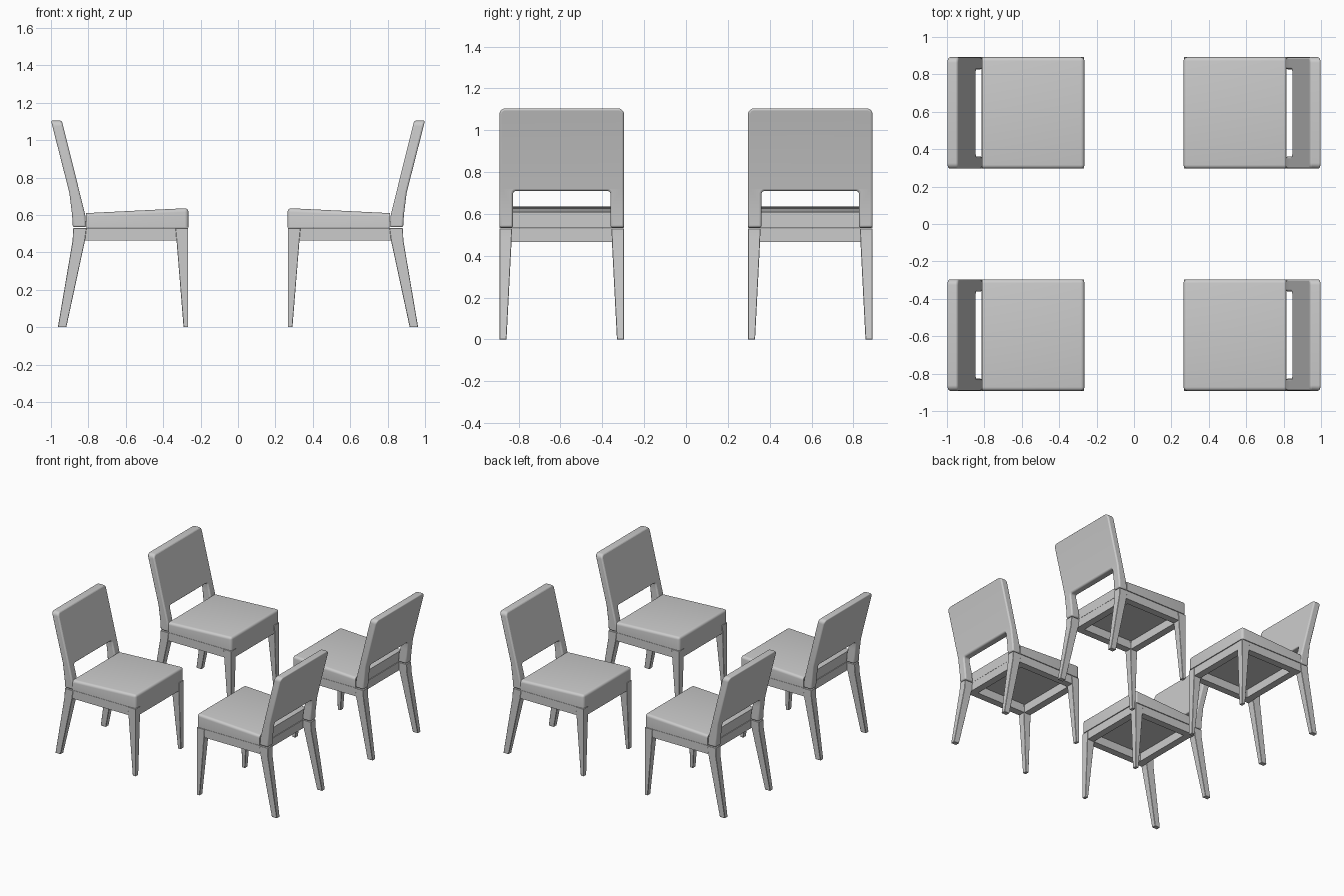
import bpy, bmesh, math
from mathutils import Vector

if "Cube" in bpy.data.objects:
    bpy.data.objects.remove(bpy.data.objects["Cube"])

Y0, Y1 = 0.296, 0.892          # side limits of one chair
YC = (Y0 + Y1) / 2


def finish(name, bm, bevel=0.0, segments=2):
    """Make the object and mirror it to all four chairs."""
    bmesh.ops.recalc_face_normals(bm, faces=bm.faces)
    me = bpy.data.meshes.new(name)
    bm.to_mesh(me)
    bm.free()
    ob = bpy.data.objects.new(name, me)
    bpy.context.collection.objects.link(ob)
    if bevel:
        b = ob.modifiers.new("Bevel", 'BEVEL')
        b.width, b.segments = bevel, segments
        b.limit_method, b.angle_limit = 'ANGLE', math.radians(40)
    m = ob.modifiers.new("Four chairs", 'MIRROR')
    m.use_axis = (True, True, False)
    m.use_mirror_merge = False
    bpy.context.view_layer.objects.active = ob
    ob.select_set(True)
    bpy.ops.object.shade_smooth_by_angle(angle=math.radians(35))
    ob.select_set(False)
    return ob


def box(bm, x0, x1, y0, y1, z0, z1):
    vs = bmesh.ops.create_cube(bm, size=1)["verts"]
    for v in vs:
        v.co = Vector(((x0 + x1) / 2 + v.co.x * (x1 - x0),
                       (y0 + y1) / 2 + v.co.y * (y1 - y0),
                       (z0 + z1) / 2 + v.co.z * (z1 - z0)))
    return vs


def leg_pair(name, sections):
    """Loft (z, x0, x1, width) sections into a leg at either side of a chair."""
    bm = bmesh.new()
    for edge, sign in ((Y0, 1), (Y1, -1)):
        rings = [[bm.verts.new((x, edge + sign * d, z))
                  for x, d in ((x0, 0), (x1, 0), (x1, w), (x0, w))]
                 for z, x0, x1, w in sections]
        for a, b in zip(rings, rings[1:]):
            for i in range(4):
                j = (i + 1) % 4
                bm.faces.new((a[i], a[j], b[j], b[i]))
        bm.faces.new(rings[0])
        bm.faces.new(rings[-1])
    return finish(name, bm, 0.002, 1)


def arc(cy, cz, r, a0, a1, n=5):
    return [(cy + r * math.cos(math.radians(a0 + (a1 - a0) * i / n)),
             cz + r * math.sin(math.radians(a0 + (a1 - a0) * i / n)))
            for i in range(n + 1)]


def lerp_table(table, z):
    for (za, xa), (zb, xb) in zip(table, table[1:]):
        if z <= zb:
            break
    return xa + (xb - xa) * (z - za) / (zb - za)


# Tapered legs
leg_pair("front_leg", [(0, 0.266, 0.291, 0.034), (0.53, 0.266, 0.334, 0.06)])
leg_pair("rear_leg", [(0, 0.918, 0.963, 0.034), (0.465, 0.818, 0.884, 0.058),
                      (0.53, 0.81, 0.882, 0.06)])

# Apron rails under the seat
bm = bmesh.new()
T, G = 0.055, 0.003
for y in (Y0 + G, Y1 - G - T):
    box(bm, 0.30, 0.83, y, y + T, 0.465, 0.53)
for x in (0.266 + G, 0.815 - T):
    box(bm, x, x + T, Y0 + 0.04, Y1 - 0.04, 0.465, 0.53)
finish("apron_rail", bm)

# Seat cushion: soft top edges, sloping down to the back
bm = bmesh.new()
box(bm, 0.265, 0.813, Y0, Y1, 0.533, 0.62)
for v in bm.verts:
    if v.co.z > 0.6:
        v.co.z = 0.637 if v.co.x < 0.5 else 0.61
top = [e for e in bm.edges if all(v.co.z > 0.6 for v in e.verts)
       and sum(v.co.x for v in e.verts) < 1.5]
upright = [e for e in bm.edges if abs(e.verts[0].co.z - e.verts[1].co.z) > 0.05
           and e.verts[0].co.x < 0.5]
bmesh.ops.bevel(bm, geom=top + upright, offset=0.02, segments=4,
                profile=0.5, affect='EDGES')
finish("seat_cushion", bm)

# Backrest: arched panel with two posts, bent to the side profile
bm = bmesh.new()
half, inner, zt, zo, zb = (Y1 - Y0) / 2, 0.233, 1.105, 0.71, 0.535
outline = ([(half, zb)] + arc(half - 0.03, zt - 0.03, 0.03, 0, 90)
           + arc(-half + 0.03, zt - 0.03, 0.03, 90, 180)
           + [(-half, zb), (-inner, zb)]
           + arc(-inner + 0.015, zo - 0.015, 0.015, 180, 90, 3)
           + arc(inner - 0.015, zo - 0.015, 0.015, 90, 0, 3) + [(inner, zb)])
face = bm.faces.new([bm.verts.new((0, YC + y, z)) for y, z in outline])
ext = bmesh.ops.extrude_face_region(bm, geom=[face])
for g in ext["geom"]:
    if isinstance(g, bmesh.types.BMVert):
        g.co.x = 1
for z in (0.6, 0.65, 0.72):
    bmesh.ops.bisect_plane(bm, geom=bm.verts[:] + bm.edges[:] + bm.faces[:],
                           plane_co=(0, 0, z), plane_no=(0, 0, 1))
front = [(0.535, 0.811), (0.6, 0.817), (0.65, 0.829), (1.105, 0.942)]
back = [(0.535, 0.883), (0.6, 0.887), (0.72, 0.902), (1.105, 1.0)]
for v in bm.verts:
    v.co.x = lerp_table(back if v.co.x > 0.5 else front, v.co.z)
finish("backrest", bm, 0.01, 3)
